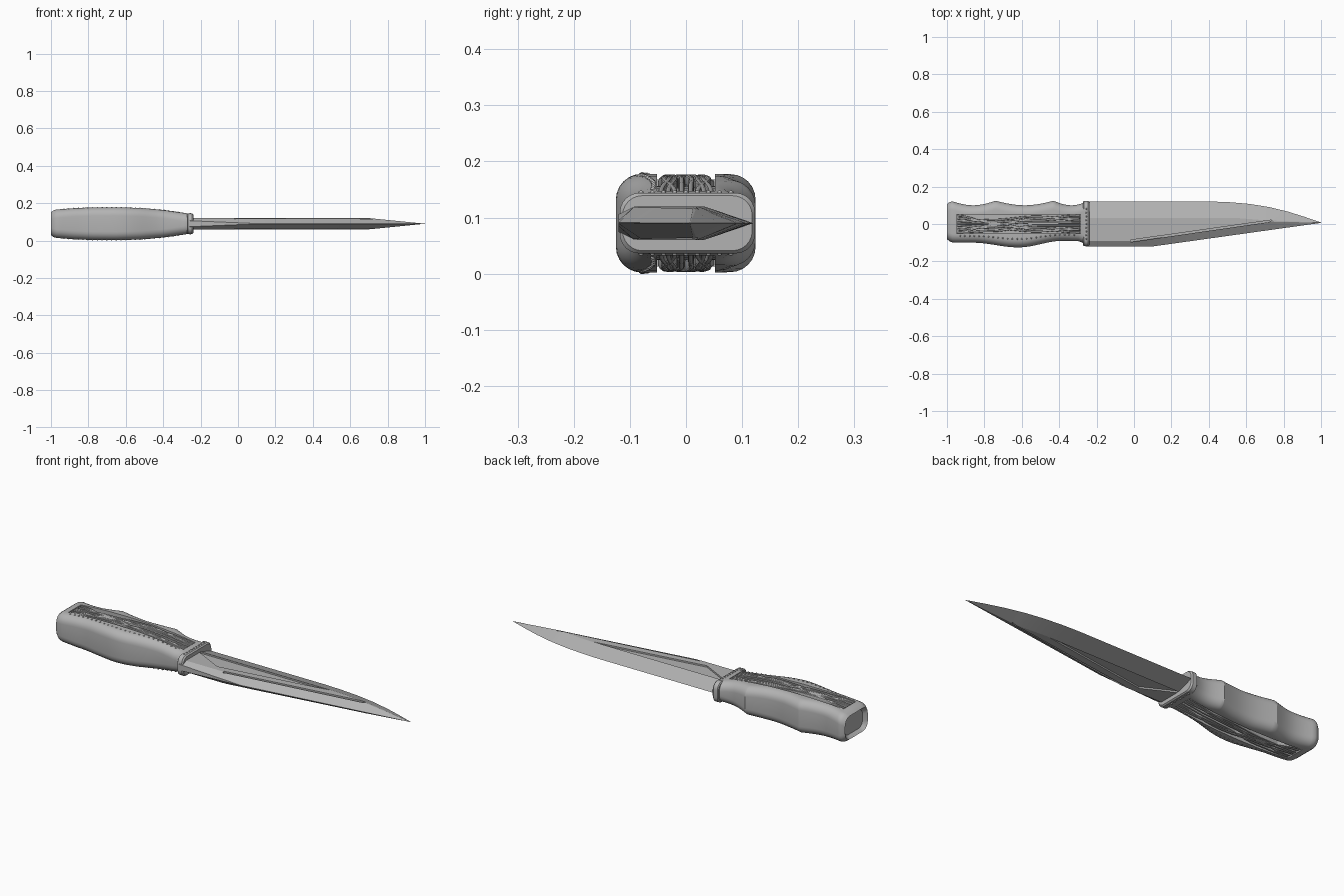
import bpy, bmesh, math
from mathutils import Matrix

cube = bpy.data.objects.get("Cube")
if cube:
    bpy.data.objects.remove(cube)

MID = 0.09  # height of the centre plane

steel = bpy.data.materials.new("plain_grey")
steel.use_nodes = True
steel.diffuse_color = (0.45, 0.45, 0.45, 1)
steel.node_tree.nodes["Principled BSDF"].inputs["Base Color"].default_value = (0.45, 0.45, 0.45, 1)


def finish(name, bm, smooth=None):
    bmesh.ops.recalc_face_normals(bm, faces=bm.faces)
    mesh = bpy.data.meshes.new(name)
    bm.to_mesh(mesh)
    bm.free()
    mesh.materials.append(steel)
    obj = bpy.data.objects.new(name, mesh)
    bpy.context.collection.objects.link(obj)
    if smooth:
        shade(obj, smooth)
    return obj


def activate(obj):
    bpy.ops.object.select_all(action='DESELECT')
    obj.select_set(True)
    bpy.context.view_layer.objects.active = obj


def shade(obj, degrees):
    activate(obj)
    bpy.ops.object.shade_smooth_by_angle(angle=math.radians(degrees))


def loft(name, rings, smooth=None):
    """Skin a list of (x, [(y, z), ...]) rings and cap both ends."""
    bm = bmesh.new()
    rows = [[bm.verts.new((x, y, MID + z)) for y, z in ring] for x, ring in rings]
    for a, b in zip(rows, rows[1:]):
        for i in range(len(a)):
            j = (i + 1) % len(a)
            bm.faces.new((a[i], a[j], b[j], b[i]))
    bm.faces.new(rows[0])
    bm.faces.new(rows[-1])
    bmesh.ops.remove_doubles(bm, verts=bm.verts, dist=0.00005)
    return finish(name, bm, smooth)


def prism(name, outline, z0, z1):
    bm = bmesh.new()
    base = bm.faces.new([bm.verts.new((x, y, MID + z0)) for x, y in outline])
    top = bmesh.ops.extrude_face_region(bm, geom=[base])["geom"]
    verts = [v for v in top if isinstance(v, bmesh.types.BMVert)]
    bmesh.ops.translate(bm, verts=verts, vec=(0, 0, z1 - z0))
    return finish(name, bm)


def carve(obj, cutter):
    cutter.hide_render = True
    activate(obj)
    mod = obj.modifiers.new("carve", 'BOOLEAN')
    mod.operation = 'DIFFERENCE'
    mod.solver = 'EXACT'
    mod.object = cutter
    bpy.ops.object.modifier_apply(modifier=mod.name)
    bpy.data.objects.remove(cutter)


def rounded(y0, y1, z0, z1, r, n=6):
    """Rounded rectangle section."""
    pts = []
    for k, (cy, cz) in enumerate([(y1 - r, z1 - r), (y0 + r, z1 - r), (y0 + r, z0 + r), (y1 - r, z0 + r)]):
        for i in range(n + 1):
            a = (k + i / n) * math.pi / 2
            pts.append((cy + r * math.cos(a), cz + r * math.sin(a)))
    return pts


def lerp(knots, x, ease=False):
    for (xa, a), (xb, b) in zip(knots, knots[1:]):
        if x <= xb:
            t = max(0, (x - xa) / (xb - xa))
            if ease:
                t = (1 - math.cos(math.pi * t)) / 2
            return a + (b - a) * t
    return knots[-1][1]


# Handle outline
BELLY = [(-1, -.09), (-.96, -.1), (-.86, -.1), (-.62, -.125), (-.38, -.09), (-.3, -.092), (-.24, -.115)]
THICK = [(-1, .068), (-.97, .076), (-.88, .083), (-.78, .087), (-.65, .088), (-.52, .084),
         (-.4, .074), (-.3, .06), (-.24, .05)]
GRIPS = [-.98, -.74, -.43, -.24]


def belly(x):
    return lerp(BELLY, x, True)


def thick(x):
    return lerp(THICK, x)


def fingers(x):
    for a, b in zip(GRIPS, GRIPS[1:]):
        if a <= x <= b:
            return .124 - .024 * math.sin(math.pi * (x - a) / (b - a))
    return .118


def steps(a, b, n):
    return [a + (b - a) * i / n for i in range(n + 1)]


# Handle with a hollow butt and finger grooves
def grip_ring(x, s=1):
    h = thick(x) * s
    return rounded(belly(x) * s, fingers(x) * s, -h, h, .045 * s)


rings = [(-.98, grip_ring(-1, .72)), (-1, grip_ring(-1, .9))]
rings += [(x, grip_ring(x)) for x in sorted(steps(-.985, -.25, 48) + GRIPS[1:3])]
handle = loft("handle", rings)
for s in (1, -1):
    window = []
    for x in steps(-.95, -.285, 14):
        z = sorted((s * (thick(x) - .022), s * .15))
        window.append((x, [(-.052, z[0]), (.052, z[0]), (.052, z[1]), (-.052, z[1])]))
    carve(handle, loft("window_cutter", window))
shade(handle, 30)

# Collar between handle and blade
loft("collar", [(x, rounded(-.118 + d, .123 - d, -.054 + d, .054 - d, .035))
                for x, d in [(-.272, .004), (-.268, 0), (-.245, 0), (-.238, .005)]], 35)

# Woven strands inside both handle windows: y at four points along the window
STRANDS = [(-.045, -.006, .03, .045), (.045, .006, -.03, -.045), (-.03, -.012, -.02, -.032),
           (.03, .012, .02, .032), (-.01, -.022, -.04, -.02), (.01, .022, .04, .02),
           (.0, .0, .01, .008), (-.045, -.038, -.008, -.008)]
for s, side in ((1, "upper"), (-1, "lower")):
    for i, ys in enumerate(STRANDS):
        path = list(zip((-.945, -.76, -.52, -.288), ys))
        rings = []
        for x in steps(-.945, -.288, 18):
            y, z = lerp(path, x, True), s * (thick(x) - .012)
            rings.append((x, rounded(y - .005, y + .005, z - .011, z + .011, .004, 2)))
        loft(f"{side}_strand_{i + 1}", rings, 40)

    # Small studs beside the window and across the collar
    bm = bmesh.new()
    spots = [(x, belly(x) * .64, thick(x) - .002) for x in steps(-.93, -.32, 24)]
    spots += [(-.256, y, .054) for y in steps(-.08, .08, 8)]
    for x, y, z in spots:
        bmesh.ops.create_icosphere(bm, subdivisions=1, radius=.005,
                                   matrix=Matrix.Translation((x, y, MID + s * z)))
    finish(f"{side}_studs", bm, 60)

# Blade: sharp bevels on both edges around a flat middle
EDGE = [(-.26, .12), (.42, .12), (.52, .116), (.62, .107), (.72, .091), (.82, .067), (.91, .039), (1, .008)]
SPINE = [(-.26, -.12), (.1, -.12), (1, .006)]
LOW = [(-.26, -.092), (0, -.092), (.7, .013), (1, .007)]
HIGH = [(-.26, .032), (.55, .032), (.7, .02), (1, .0075)]
BODY = [(-.26, .03), (.7, .03), (1, .0002)]
BACK = [(-.26, .016), (.1, .001), (1, .0001)]
rings = []
for x in (-.26, 0, .1, .25, .42, .52, .55, .62, .7, .72, .82, .91, 1):
    e, p, lo, hi, t, b = (lerp(k, x) for k in (EDGE, SPINE, LOW, HIGH, BODY, BACK))
    rings.append((x, [(e, 0), (hi, t), (lo, t), (p, b), (p, -b), (lo, -t), (hi, -t)]))
blade = loft("blade", rings)

# Triangular recess and long fuller on both faces
for s in (1, -1):
    carve(blade, prism("recess_cutter", [(-.255, .03), (-.08, -.06), (.52, .03)], s * .022, s * .06))
    carve(blade, prism("fuller_cutter", [(-.02, -.097), (-.02, -.086), (.74, .022), (.72, .01)],
                       s * .017, s * .06))
shade(blade, 12)
